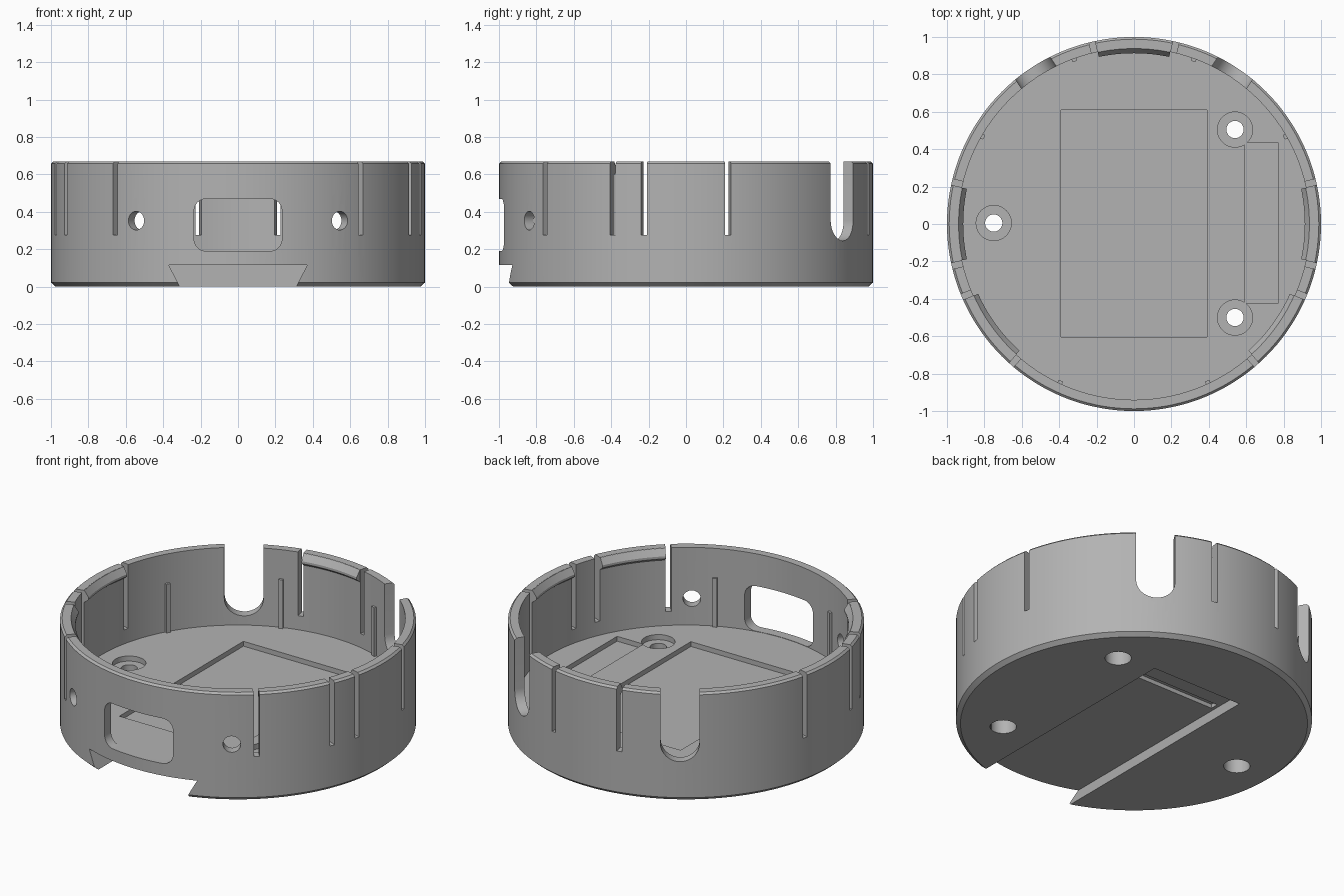
import bpy, bmesh
from math import sin, cos, pi, radians
from mathutils import Matrix

cube = bpy.data.objects.get("Cube")
if cube:
    bpy.data.objects.remove(cube, do_unlink=True)

grey = bpy.data.materials.new("plain grey")
grey.use_nodes = True
colour = (0.45, 0.45, 0.45, 1)
grey.diffuse_color = colour
grey.node_tree.nodes["Principled BSDF"].inputs["Base Color"].default_value = colour

HEIGHT, FLOOR, INNER = 0.67, 0.188, 0.94


def finish(name, bm):
    bmesh.ops.remove_doubles(bm, verts=bm.verts, dist=1e-5)
    bmesh.ops.recalc_face_normals(bm, faces=bm.faces)
    mesh = bpy.data.meshes.new(name)
    bm.to_mesh(mesh)
    bm.free()
    mesh.materials.append(grey)
    ob = bpy.data.objects.new(name, mesh)
    bpy.context.collection.objects.link(ob)
    return ob


def lathe(name, profile, start, sweep, steps, closed=False):
    """Spin a (radius, z) profile about the z axis."""
    bm = bmesh.new()
    turn = Matrix.Rotation(radians(start), 3, 'Z')
    verts = [bm.verts.new(turn @ Matrix.Identity(3).col[0] * r + Matrix.Identity(3).col[2] * z)
             for r, z in profile]
    edges = [bm.edges.new(p) for p in zip(verts, verts[1:])]
    geom = verts + edges
    if closed:
        geom = [bm.faces.new(verts)]
        bmesh.ops.spin(bm, geom=geom, axis=(0, 0, 1), cent=(0, 0, 0),
                       angle=radians(sweep), steps=steps)
    else:
        bmesh.ops.spin(bm, geom=geom, axis=(0, 0, 1), cent=(0, 0, 0),
                       angle=radians(sweep), steps=steps)
    return finish(name, bm)


def radial_prism(name, outline, angle, r0, r1):
    """Extrude a (sideways, z) outline from radius r0 to r1 along a heading."""
    a = radians(angle)
    bm = bmesh.new()
    rings = [[bm.verts.new((r * cos(a) - u * sin(a), r * sin(a) + u * cos(a), z))
              for u, z in outline] for r in (r0, r1)]
    n = len(outline)
    for ring in rings:
        bm.faces.new(ring)
    for i in range(n):
        j = (i + 1) % n
        bm.faces.new((rings[0][i], rings[0][j], rings[1][j], rings[1][i]))
    return finish(name, bm)


def rect(u0, u1, z0, z1):
    return [(u0, z0), (u1, z0), (u1, z1), (u0, z1)]


def arc(u, z, r, start, end, n):
    return [(u + r * cos(radians(start + (end - start) * i / n)),
             z + r * sin(radians(start + (end - start) * i / n))) for i in range(n + 1)]


def post(x, y, r, z0, z1):
    bm = bmesh.new()
    bmesh.ops.create_cone(bm, cap_ends=True, segments=48, radius1=r, radius2=r, depth=z1 - z0,
                          matrix=Matrix.Translation((x, y, (z0 + z1) / 2)))
    return finish("screw_hole_cutter", bm)


# Round cup with chamfered base and rim
cup = lathe("round_case", [(0, 0), (0.975, 0), (1, 0.022), (1, HEIGHT - 0.012), (0.988, HEIGHT),
                           (INNER, HEIGHT), (INNER, FLOOR), (0, FLOOR)], 0, 360, 144)
cutters = []


def cut(outline, angle, r0=0.85, r1=1.2):
    cutters.append(radial_prism("cutter", outline, angle, r0, r1))


# Slits on both sides of each flexible clip
clips = [0, 90, 180, -36, 216]
for c in clips:
    for side in (-13, 13):
        cut(rect(-0.016, 0.016, 0.275, 0.8), c + side)

# Rounded front window
w, r, lo, hi = 0.235, 0.065, 0.19, 0.47
cut(arc(w - r, lo + r, r, -90, 0, 8) + arc(w - r, hi - r, r, 0, 90, 8)
    + arc(r - w, hi - r, r, 90, 180, 8) + arc(r - w, lo + r, r, 180, 270, 8), -90)

# Round side holes in front, open notches behind
for s in (-33, 33):
    cut(arc(0, 0.353, 0.05, 0, 352.5, 47), -90 + s)
    cut(arc(0, 0.355, 0.11, 180, 360, 24) + [(0.11, 0.8), (-0.11, 0.8)], 90 + s)

# Dovetail slot under the base, with a catch groove across its roof
cut([(-0.3, -0.02), (0.3, -0.02), (0.37, 0.115), (-0.37, 0.115)], -90, -0.55)
cut(rect(-0.35, 0.35, 0.1, 0.14), -90, -0.31, -0.26)

# Shallow pockets in the floor
cut(rect(-0.605, 0.61, FLOOR - 0.03, 0.3), 0, -0.39, 0.39)
cut(rect(-0.425, 0.435, FLOOR - 0.03, 0.3), 0, 0.59, 0.77)

# Stepped screw holes
for x, y in ((-0.75, 0.005), (0.54, 0.505), (0.54, -0.5)):
    cutters.append(post(x, y, 0.046, -0.1, 0.4))
    cutters.append(post(x, y, 0.074, -0.1, 0.11))
    cutters.append(post(x, y, 0.094, FLOOR - 0.032, 0.3))

# Apply every cut
for c in cutters:
    c.hide_render = True
    mod = cup.modifiers.new("cut", 'BOOLEAN')
    mod.operation, mod.solver, mod.object = 'DIFFERENCE', 'EXACT', c
bpy.context.view_layer.update()
graph = bpy.context.evaluated_depsgraph_get()
cut_mesh = bpy.data.meshes.new_from_object(cup.evaluated_get(graph))
cup.modifiers.clear()
cup.data = cut_mesh
for c in cutters:
    bpy.data.objects.remove(c, do_unlink=True)

parts = [cup]
# Snap ridges inside the clips
for i, c in enumerate(clips):
    profile = [(0.96, 0.669), (0.938, 0.669), (0.913, 0.63), (0.913, 0.615), (0.938, 0.595), (0.96, 0.595)]
    parts.append(lathe(f"clip_ridge_{i + 1}", profile, c - 11.9, 23.8, 12, closed=True))

# Slim upright ribs on the inner wall
for i, a in enumerate((30, 70, 110, 150, 245, 295)):
    parts.append(radial_prism(f"wall_rib_{i + 1}", rect(-0.013, 0.013, FLOOR - 0.01, 0.49), a, 0.925, 0.96))

# Smooth shading with sharp edges kept
bpy.ops.object.select_all(action='DESELECT')
for p in parts:
    p.select_set(True)
bpy.context.view_layer.objects.active = cup
bpy.ops.object.shade_smooth_by_angle(angle=radians(25))
